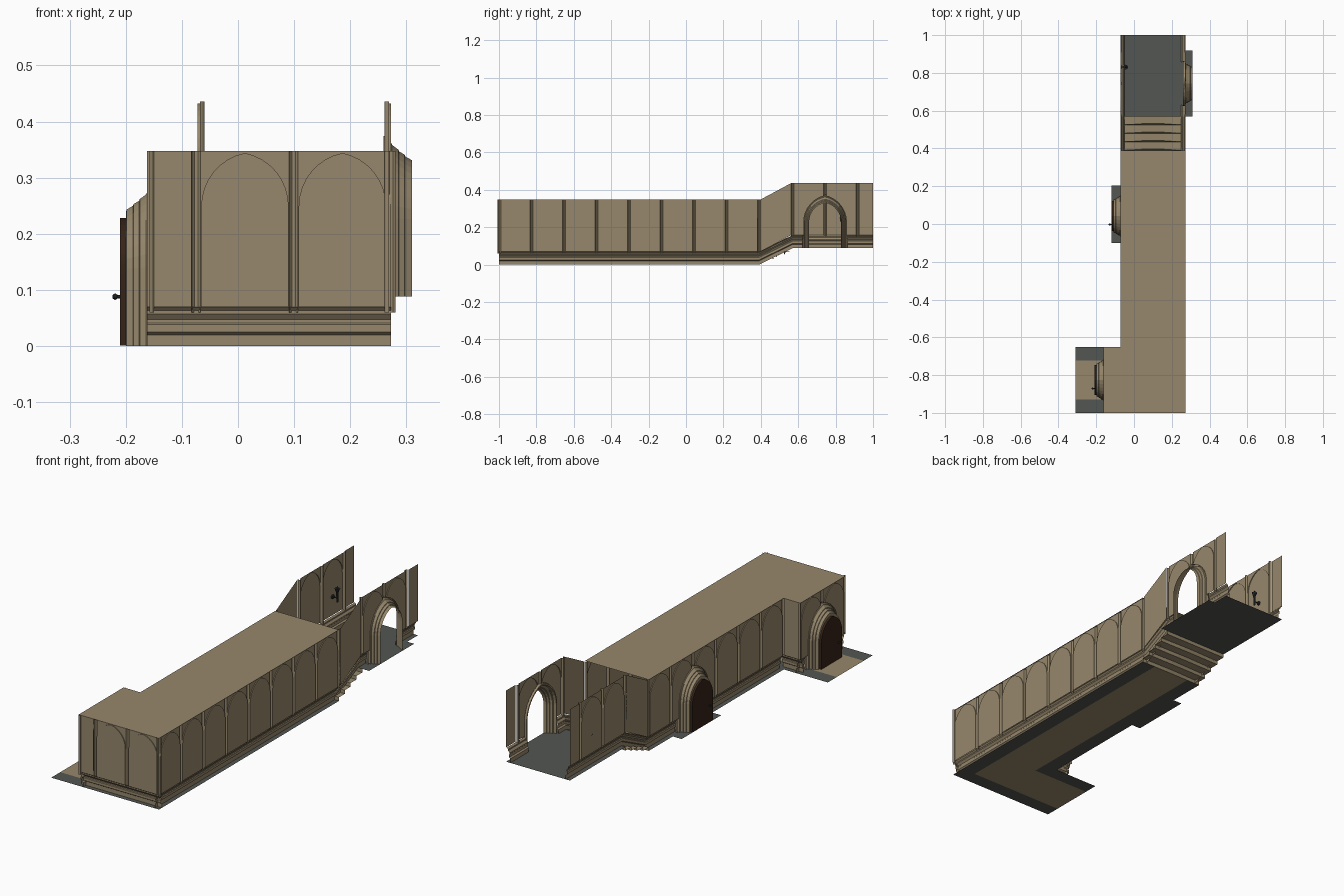
import bpy, bmesh, math
from mathutils import Vector, Matrix

if "Cube" in bpy.data.objects:
    bpy.data.objects.remove(bpy.data.objects["Cube"])

def mat(name, r, g, b):
    m = bpy.data.materials.new(name)
    m.diffuse_color = (r, g, b, 1)
    m.use_nodes = True
    m.node_tree.nodes["Principled BSDF"].inputs["Base Color"].default_value = m.diffuse_color
    return m

STONE = mat("tan_stone", .31, .245, .15)
FLOOR = mat("dark_grey_floor", .085, .093, .083)
WOOD = mat("dark_brown_wood", .036, .017, .009)
IRON = mat("black_iron", .025, .028, .03)

XR, XL, XA = .273, -.072, -.162       # right wall, left wall, annex wall
CELL, TOP, RISE = .17375, .348, .088  # panel pitch, wall height, stair rise
Y0 = -1 + 2 * CELL                    # back of annex
YS, YT = .39, .57                     # foot and head of stairs
PIL, DEP = .008, .004                 # pilaster half width, panel recess

def finish(bm, name, *mats, weld=True):
    if weld:
        bmesh.ops.remove_doubles(bm, verts=bm.verts, dist=1e-5)
    bmesh.ops.recalc_face_normals(bm, faces=bm.faces)
    me = bpy.data.meshes.new(name)
    bm.to_mesh(me)
    bm.free()
    for m in mats:
        me.materials.append(m)
    ob = bpy.data.objects.new(name, me)
    bpy.context.collection.objects.link(ob)
    return ob

def frame(origin, u, v):
    """Wall frame: u along the wall, v into the room, w up."""
    m = Matrix((Vector(u), Vector(v), Vector((0, 0, 1)))).transposed().to_4x4()
    m.translation = origin
    return m

def face(bm, M, pts):
    return bm.faces.new([bm.verts.new(M @ Vector(p)) for p in pts])

def arch(half, height, rise, n=8):
    """Pointed arch curve, left spring to right spring, as (u, z)."""
    R = (rise * rise + half * half) / (2 * half)
    a = math.asin(min(1, rise / R))
    left = [(R - half - R * math.cos(a * i / n), height - rise + R * math.sin(a * i / n)) for i in range(n + 1)]
    return left + [(-u, z) for u, z in reversed(left[:-1])]

# ---- wall pieces
def cell(bm, M, u0, z0):
    """One blind arch panel with its spandrel."""
    c, half = u0 + CELL / 2, CELL / 2 - PIL
    curve = [(c + u, z0 + z) for u, z in arch(half - .001, TOP - .004, .095)]
    curve = [(curve[0][0], z0 + .07)] + curve + [(curve[-1][0], z0 + .07)]
    face(bm, M, [(u, 0, z) for u, z in curve])
    for (a, za), (b, zb) in zip(curve, curve[1:]):
        face(bm, M, [(a, 0, za), (b, 0, zb), (b, DEP, zb), (a, DEP, za)])
        if abs(a - b) > 1e-6:
            face(bm, M, [(a, DEP, za), (b, DEP, zb), (b, DEP, z0 + TOP), (a, DEP, z0 + TOP)])
    for s, e in ((c - half, curve[0][0]), (curve[-1][0], c + half)):
        face(bm, M, [(s, DEP, z0 + .07), (e, DEP, z0 + .07), (e, DEP, z0 + TOP), (s, DEP, z0 + TOP)])

def strip(bm, M, prof, u0, z0, u1, z1):
    for (v, z), (w, y) in zip(prof, prof[1:]):
        face(bm, M, [(u0, v, z0 + z), (u1, v, z1 + z), (u1, w, z1 + y), (u0, w, z0 + y)])

def base(bm, M, u0, z0, u1, z1):
    strip(bm, M, [(.023, 0), (.023, .02), (.016, .025), (.016, .038), (.019, .041), (.019, .047),
                  (.011, .057), (.011, .063), (DEP, .07)], u0, z0, u1, z1)

def flat(bm, M, u0, z0, u1, z1):
    strip(bm, M, [(0, .07), (0, TOP)], u0, z0, u1, z1)

def pilaster(bm, M, u, z0):
    prof = [(-PIL, DEP), (-.006, .009), (-.003, .012), (.003, .012), (.006, .009), (PIL, DEP)]
    for (a, v), (b, w) in zip(prof, prof[1:]):
        face(bm, M, [(u + a, v, z0 + .06), (u + b, w, z0 + .06), (u + b, w, z0 + TOP), (u + a, v, z0 + TOP)])

def panels(bm, M, u0, n, z0):
    for i in range(n):
        cell(bm, M, u0 + i * CELL, z0)
    for i in range(n + 1):
        pilaster(bm, M, u0 + i * CELL, z0)
    base(bm, M, u0, z0, u0 + n * CELL, z0)

def cut_door(bm, M, u, z0):
    """Trim the convex doorway shape out of a wall, plane by plane."""
    bmesh.ops.triangulate(bm, faces=bm.faces)
    pts = arch(.114, .281, .14)
    pts = [(pts[0][0], -1)] + pts + [(pts[-1][0], -1)]
    inside = list(bm.faces)
    for (a, za), (b, zb) in zip(pts, pts[1:]):
        co = M @ Vector((u + a, 0, z0 + za))
        no = M.to_3x3() @ Vector((za - zb, 0, b - a)).normalized()
        geom = set(inside)
        for f in inside:
            geom.update(f.edges)
            geom.update(f.verts)
        res = bmesh.ops.bisect_plane(bm, geom=list(geom), plane_co=co, plane_no=no, dist=1e-7)
        faces = {f for f in res["geom"] if isinstance(f, bmesh.types.BMFace)} | {f for f in inside if f.is_valid}
        inside = [f for f in faces if (f.calc_center_median() - co).dot(no) < 0]
    bmesh.ops.delete(bm, geom=inside, context='FACES')

def portal(name, M, u, z0, leaf):
    """Stepped, splayed arch surround, with a plank door if leaf is set."""
    rings = [(.004, .120, .289), (.014, .118, .286), (.014, .112, .279), (0, .110, .274), (-.002, .105, .270),
             (-.013, .101, .262), (-.014, .098, .259), (-.024, .094, .253), (-.025, .091, .250), (-.037, .086, .243)]
    if leaf:
        rings.append((-.038, .078, .226))
    bm = bmesh.new()
    loops = []
    for v, h, t in rings:
        c = arch(h, t, h * 1.22)
        c = [(c[0][0], 0)] + c + [(c[-1][0], 0)]
        loops.append([(u + a, v, z0 + z) for a, z in c])
    for p, q in zip(loops, loops[1:]):
        for i in range(len(p) - 1):
            face(bm, M, [p[i], p[i + 1], q[i + 1], q[i]])
    finish(bm, name + "_surround", STONE)
    if not leaf:
        return
    # plank door leaf
    bm = bmesh.new()
    c = arch(.080, .228, .098)
    c = [(c[0][0], .001)] + c + [(c[-1][0], .001)]
    f, b = [[(u + a, v, z0 + z) for a, z in c] for v in (-.037, -.048)]
    face(bm, M, f)
    face(bm, M, b)
    for i in range(len(c)):
        j = (i + 1) % len(c)
        face(bm, M, [f[i], f[j], b[j], b[i]])
    R = (.098 ** 2 + .08 ** 2) / .16
    for k in range(-2, 3):
        a = k * .029
        t = .13 + math.sqrt(R * R - (abs(a) + .013 + R - .08) ** 2) - .004
        for v in (-.0362, -.0488):
            face(bm, M, [(u + a - .013, v, .004), (u + a + .013, v, .004), (u + a + .013, v, t), (u + a - .013, v, t)])
    finish(bm, name + "_leaf", WOOD)
    # ring handles on both sides
    bm = bmesh.new()
    for v in (-.057, -.029):
        bmesh.ops.create_icosphere(bm, subdivisions=1, radius=.006, matrix=M @ Matrix.Translation((u - .045, v, .088)))
        bmesh.ops.create_cone(bm, cap_ends=True, segments=6, radius1=.003, radius2=.003, depth=.014,
                              matrix=M @ Matrix.Translation((u - .045, v * .7 - .0128, .088)) @ Matrix.Rotation(math.pi / 2, 4, 'X'))
    finish(bm, name + "_handle", IRON)

def side_wall(name, M, u0, n, door=None):
    """Panelled lower wall, sloping stair wall and upper landing wall."""
    s, t, e = YS, YT, 1.0
    bm = bmesh.new()
    panels(bm, M, u0, n, 0)
    flat(bm, M, s + PIL, 0, t - PIL, RISE)
    base(bm, M, s, 0, t, RISE)
    panels(bm, M, t, 2, RISE)
    flat(bm, M, t + 2 * CELL + PIL, RISE, e, RISE)
    base(bm, M, t + 2 * CELL, RISE, e, RISE)
    if door:
        cut_door(bm, M, *door)
    finish(bm, name, STONE)

# ---- walls
MR = frame((XR, 0, 0), (0, 1, 0), (-1, 0, 0))
ML = frame((XL, 0, 0), (0, 1, 0), (1, 0, 0))
MA = frame((XA, 0, 0), (0, 1, 0), (1, 0, 0))
MF = frame((0, -1, 0), (1, 0, 0), (0, 1, 0))
MB = frame((0, Y0, 0), (1, 0, 0), (0, -1, 0))
mid_door, annex_door, arch_y = Y0 + 4 * CELL, -1 + CELL, YT + CELL
side_wall("right_wall", MR, -1, 8, (arch_y, RISE))
side_wall("left_wall", ML, Y0, 6, (mid_door, 0))

bm = bmesh.new()
panels(bm, MA, -1, 2, 0)
cut_door(bm, MA, annex_door, 0)
finish(bm, "annex_wall", STONE)

bm = bmesh.new()
panels(bm, MF, XR - 2 * CELL, 2, 0)
flat(bm, MF, XA, 0, XR - 2 * CELL - PIL, 0)
base(bm, MF, XA, 0, XR - 2 * CELL, 0)
finish(bm, "front_wall", STONE)

bm = bmesh.new()
flat(bm, MB, XA, 0, XL, 0)
base(bm, MB, XA, 0, XL + .02, 0)
finish(bm, "annex_return_wall", STONE)

portal("archway", MR, arch_y, RISE, False)
portal("middle_door", ML, mid_door, 0, True)
portal("annex_door", MA, annex_door, 0, True)

# ---- floors, ceiling: flat rectangles (x0, x1, y0, y1, z)
def rects(name, m, items):
    bm = bmesh.new()
    for a, b, c, d, z in items:
        face(bm, Matrix(), [(a, c, z), (b, c, z), (b, d, z), (a, d, z)])
    finish(bm, name, m)

CX0, CX1, CY0, CY1 = 0, .2, -.93, -.722   # carpet runner limits
rects("floor_border", FLOOR, [
    (-.31, XR, -1, CY0, 0), (-.31, CX0, CY1, Y0, 0), (XL, CX0, Y0, YS, 0), (CX1, XR, CY0, YS, 0),
    (-.12, XL, -.10, .205, 0), (XL, XR, YT, 1, RISE), (XR, .31, YT, YT + 2 * CELL, RISE)])
rects("floor_runner", STONE, [(-.31, CX1, CY0, CY1, 0), (CX0, CX1, CY1, YS, 0)])
rects("ceiling", STONE, [(XL, XR, -1, YS, TOP), (XA, XL, -1, Y0, TOP)])

# ---- worn stairs: five risers with treads dished in the middle
bm = bmesh.new()
prof = []
for i in range(5):
    y = YS + i * (YT - YS) / 4
    prof += [(y, i * RISE / 5), (y, (i + 1) * RISE / 5)]
N = 10
for i in range(N):
    for k in range(len(prof) - 1):
        q = []
        for col, row in ((i, k), (i + 1, k), (i + 1, k + 1), (i, k + 1)):
            y, z = prof[row]
            wear = math.sin(math.pi * col / N) ** 2 if 0 < row < 9 else 0
            q.append((XL + (XR - XL) * col / N, y + (.008 * wear if row % 2 else 0), z - (.003 * wear if row % 2 else 0)))
        face(bm, Matrix(), q)
finish(bm, "stairs", STONE)

# ---- pointed ceiling ribs between facing pilasters
bm = bmesh.new()
for k in range(2, 8):
    y, c = -1 + k * CELL, (XL + XR) / 2
    o, n = arch((XR - XL) / 2 - .012, TOP, .07), arch((XR - XL) / 2 - .018, TOP - .008, .07)
    for i in range(len(o) - 1):
        p, q = [[(c + r[j][0], r[j][1]) for j in (i, i + 1)] for r in (o, n)]
        for s in (-.006, .006):
            face(bm, Matrix(), [(p[0][0], y + s, p[0][1]), (p[1][0], y + s, p[1][1]), (q[1][0], y + s, q[1][1]), (q[0][0], y + s, q[0][1])])
        face(bm, Matrix(), [(q[0][0], y - .006, q[0][1]), (q[1][0], y - .006, q[1][1]), (q[1][0], y + .006, q[1][1]), (q[0][0], y + .006, q[0][1])])
finish(bm, "ceiling_ribs", STONE)

# ---- iron wall torch on the landing
bm = bmesh.new()
y = YT + 1.5 * CELL
def cone(r1, r2, d, loc, rot=0):
    bmesh.ops.create_cone(bm, cap_ends=True, segments=8, radius1=r1, radius2=r2, depth=d,
                          matrix=Matrix.Translation(loc) @ Matrix.Rotation(rot, 4, 'Y'))
cone(.010, .010, .006, (XL + .003, y, .25), math.pi / 2)
cone(.003, .003, .026, (XL + .015, y, .25), math.pi / 2)
cone(.004, .006, .050, (XL + .028, y, .255))
cone(.006, .013, .018, (XL + .028, y, .288))
cone(.007, .001, .014, (XL + .028, y, .302))
finish(bm, "wall_torch", IRON, weld=False)
